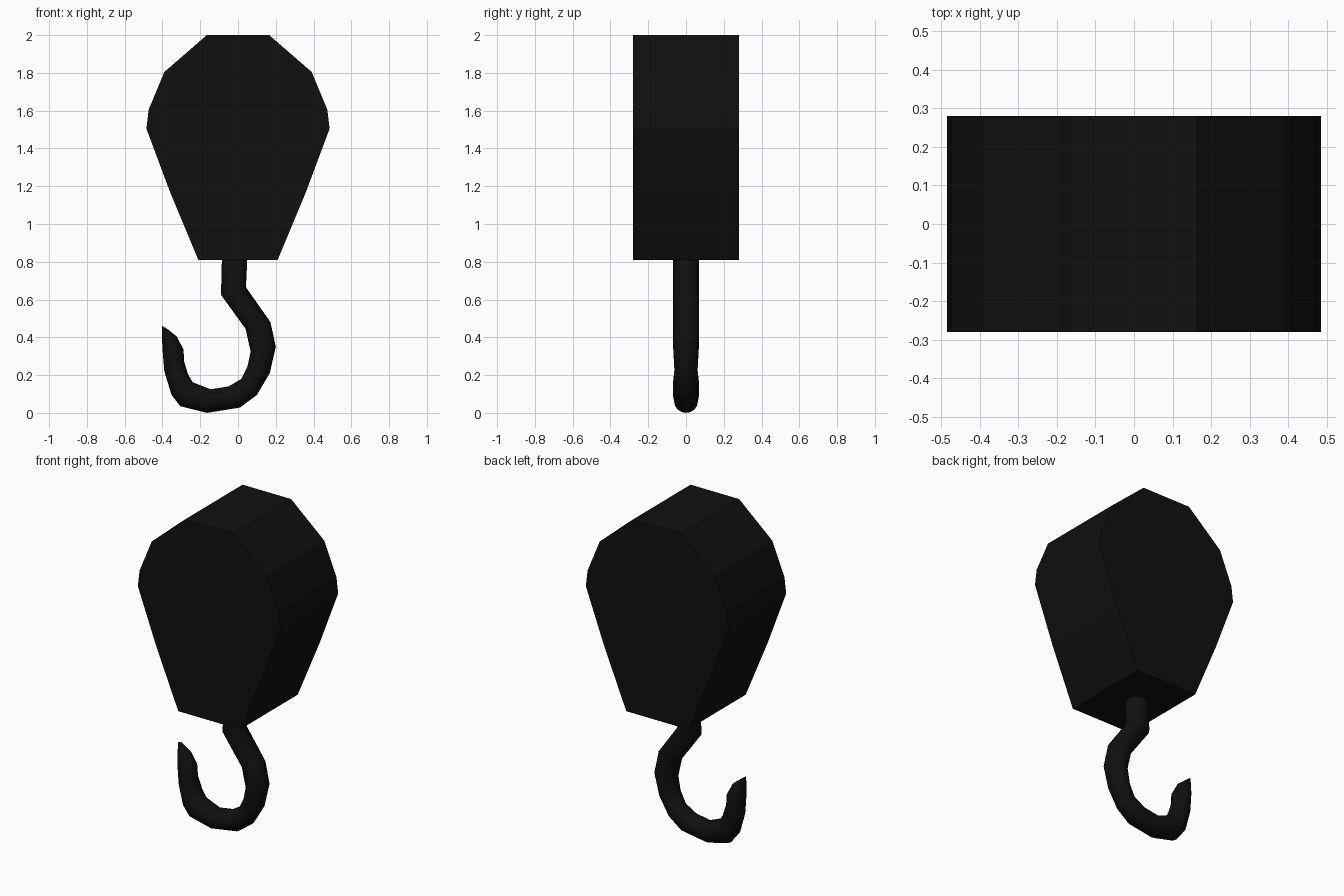
import bpy, bmesh, math
from mathutils import Vector

if "Cube" in bpy.data.objects:
    bpy.data.objects.remove(bpy.data.objects["Cube"])

black = bpy.data.materials.new("black_paint")
black.diffuse_color = (0.005, 0.005, 0.005, 1)
black.use_nodes = True
black.node_tree.nodes["Principled BSDF"].inputs["Base Color"].default_value = black.diffuse_color


def finish(bm, name):
    bmesh.ops.recalc_face_normals(bm, faces=bm.faces)
    mesh = bpy.data.meshes.new(name)
    bm.to_mesh(mesh)
    bm.free()
    mesh.materials.append(black)
    obj = bpy.data.objects.new(name, mesh)
    bpy.context.collection.objects.link(obj)
    return obj


# Pulley block: mirrored outline extruded through the depth
half = [(0.165, 2.0), (0.39, 1.805), (0.473, 1.605), (0.485, 1.505),
        (0.36, 1.17), (0.21, 0.81)]
outline = half + [(-x, z) for x, z in reversed(half)]
bm = bmesh.new()
face = bm.faces.new([bm.verts.new((x, -0.28, z)) for x, z in outline])
ext = bmesh.ops.extrude_face_region(bm, geom=[face])
moved = [v for v in ext["geom"] if isinstance(v, bmesh.types.BMVert)]
bmesh.ops.translate(bm, verts=moved, vec=(0, 0.56, 0))
finish(bm, "pulley_block")

# Hook: rings spanned between outer-edge and inner-edge points (x, z, x, z)
sections = [
    (0.05, 0.83, -0.085, 0.83), (0.042, 0.665, -0.09, 0.625),
    (0.172, 0.48, 0.04, 0.445), (0.2, 0.35, 0.067, 0.325),
    (0.168, 0.21, 0.05, 0.245), (0.1, 0.095, 0.018, 0.18),
    (0.01, 0.028, -0.05, 0.14), (-0.165, 0.0, -0.145, 0.125),
    (-0.305, 0.035, -0.24, 0.162), (-0.352, 0.095, -0.265, 0.205),
    (-0.39, 0.22, -0.286, 0.275), (-0.4, 0.34, -0.288, 0.335),
    (-0.403, 0.415, -0.325, 0.405), (-0.403, 0.462, -0.375, 0.445)]
SIDES = 16
bm = bmesh.new()
rings = []
for ox, oz, ix, iz in sections:
    outer, inner = Vector((ox, 0, oz)), Vector((ix, 0, iz))
    mid, arm = (outer + inner) / 2, (outer - inner) / 2
    depth = min(arm.length, 0.07)
    angles = [2 * math.pi * i / SIDES for i in range(SIDES)]
    rings.append([bm.verts.new(mid + arm * math.cos(a) + Vector((0, depth * math.sin(a), 0)))
                  for a in angles])
for a, b in zip(rings, rings[1:]):
    for i in range(SIDES):
        j = (i + 1) % SIDES
        bm.faces.new((a[i], a[j], b[j], b[i]))
bm.faces.new(rings[0])
bm.faces.new(rings[-1])
hook = finish(bm, "hook")
bpy.context.view_layer.objects.active = hook
hook.select_set(True)
bpy.ops.object.shade_smooth_by_angle(angle=math.radians(50))
